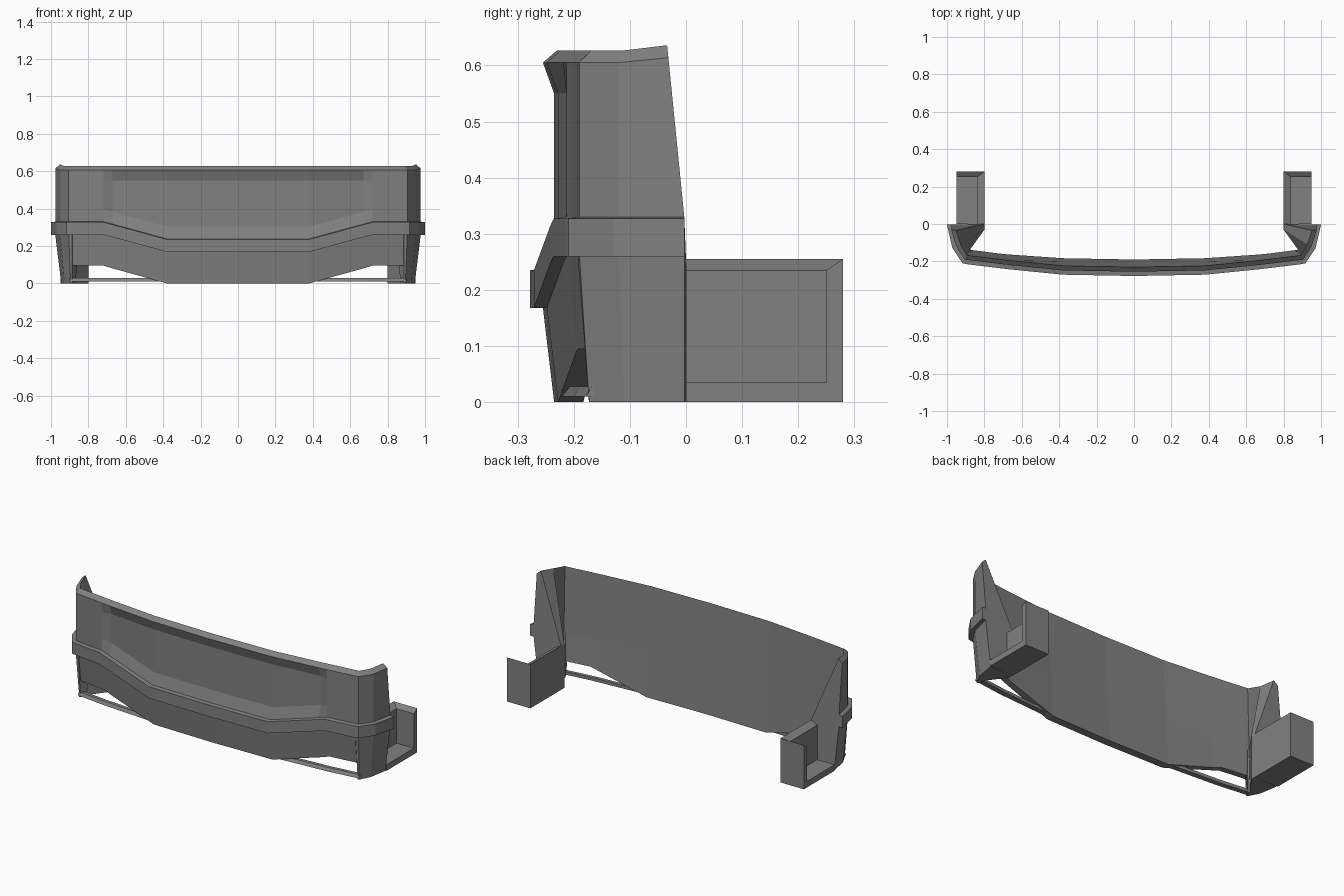
import bpy
import bmesh
from mathutils import Vector

cube = bpy.data.objects.get("Cube")
if cube:
    bpy.data.objects.remove(cube, do_unlink=True)

grey = bpy.data.materials.new("plain grey")
grey.use_nodes = True
grey.diffuse_color = (0.22, 0.22, 0.22, 1)
grey.node_tree.nodes["Principled BSDF"].inputs["Base Color"].default_value = grey.diffuse_color


def loft(name, sections, cap_start=True):
    """Skin closed sections into a solid, mirrored to both sides."""
    bm = bmesh.new()
    rings = [[bm.verts.new(p) for p in s] for s in sections]
    for a, b in zip(rings, rings[1:]):
        for i in range(len(a)):
            j = (i + 1) % len(a)
            bm.faces.new((a[i], a[j], b[j], b[i]))
    if cap_start:
        bm.faces.new(rings[0][::-1])
    bm.faces.new(rings[-1])
    bmesh.ops.recalc_face_normals(bm, faces=bm.faces)
    mesh = bpy.data.meshes.new(name)
    bm.to_mesh(mesh)
    bm.free()
    mesh.materials.append(grey)
    obj = bpy.data.objects.new(name, mesh)
    bpy.context.collection.objects.link(obj)
    mirror = obj.modifiers.new("both sides", "MIRROR")
    mirror.use_clip = True
    return obj


def section(outer, normal, inner, belt_top, bottom=0.0, recess=0.0, tuck=0.02, back=None, lean=0.0):
    """Cross-section from the top ridge, down the outer face, up the inner face."""
    n = Vector(normal).normalized()
    p, q = Vector(outer), Vector(inner)
    ridge = p - n * 0.025
    rise = 0.3 * lean

    def at(xy, z):
        slide = lean * max(0.0, z - 0.33) / 0.3
        return (xy.x, xy.y - slide, z)

    # Thin panels taper evenly; thick ends keep their full depth up to the bracket
    knee = q if back else q.lerp(ridge, 0.41)
    return [
        at(ridge, 0.627 + rise),
        at(p, 0.605 + rise),
        at(p - n * recess, 0.55),
        at(p - n * recess, belt_top + 0.065),
        at(p, belt_top),
        at(p + n * 0.023, belt_top - 0.003),
        at(p + n * 0.023, belt_top - 0.07),
        at(p, belt_top - 0.07),
        at(p - n * tuck, bottom),
        at(q, bottom),
        at(knee, 0.255),
    ]


# Wraparound bumper shell, from the centre out to the side return
front = (0, -1)
shell = [
    section((0, -0.255), front, (0, -0.19), 0.238, recess=0.02),
    section((0.38, -0.248), front, (0.38, -0.183), 0.238, recess=0.02),
    section((0.67, -0.219), front, (0.67, -0.163), 0.317, 0.08, recess=0.02),
    section((0.72, -0.213), front, (0.72, -0.158), 0.33, 0.095),
    section((0.885, -0.193), front, (0.86, -0.14), 0.33, 0.095),
    section((0.887, -0.193), front, (0.87, -0.14), 0.33),
    section((0.905, -0.19), (0.5, -0.85), (0.88, -0.135), 0.33),
    section((0.95, -0.12), (0.9, -0.4), (0.80, -0.03), 0.33, tuck=0.025, back=True),
    section((0.977, -0.003), (1, 0), (0.80, 0), 0.33, tuck=0.032, back=True, lean=0.03),
]
loft("bumper_shell", shell, cap_start=False)

# Thin bar bridging each lower opening
bar = []
for x, y in ((0.36, -0.215), (0.72, -0.19), (0.90, -0.168)):
    bar.append([(x, y - 0.01, 0.01), (x, y, 0.028), (x, y + 0.02, 0.028), (x, y + 0.02, 0.01)])
loft("lower_bar", bar)

# Open mounting bracket: bevelled inner and rear walls around a floor
corners = [((0.80, 0), (0.84, 0)), ((0.80, 0.28), (0.84, 0.25)), ((0.95, 0.28), (0.95, 0.25))]
loft("bracket_wall", [[(*o, 0), (*o, 0.255), (*i, 0.235), (*i, 0)] for o, i in corners])
loft("bracket_floor", [
    [(0.84, y, 0), (0.95, y, 0), (0.95, y, 0.035), (0.84, y, 0.035)] for y in (0, 0.25)
])
